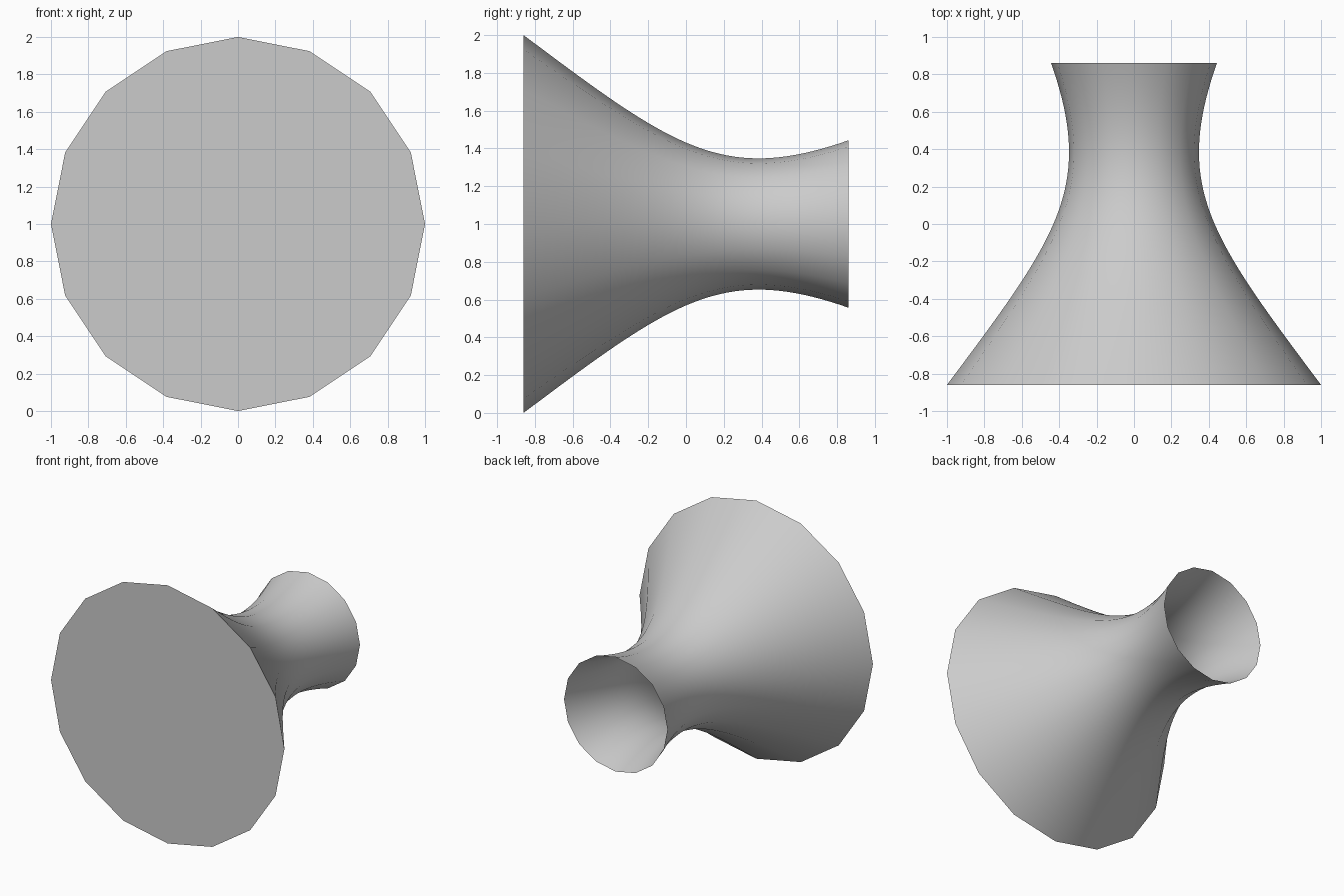
import bpy
import bmesh
import math
from mathutils import Vector
from mathutils.geometry import interpolate_bezier

SIDES = 16
RINGS = 40

cube = bpy.data.objects.get("Cube")
if cube:
    bpy.data.objects.remove(cube, do_unlink=True)

# Plain grey material
grey = bpy.data.materials.new("light_grey")
grey.use_nodes = True
colour = (0.6, 0.6, 0.6, 1.0)
grey.diffuse_color = colour
grey.node_tree.nodes["Principled BSDF"].inputs["Base Color"].default_value = colour

# Flared profile: x holds the depth along y, y holds the radius
profile = interpolate_bezier(
    Vector((-0.86, 1.0)), Vector((-0.06, 0.40)),
    Vector((0.20, 0.212)), Vector((0.86, 0.443)), RINGS)

# Sweep the profile round the y axis
bm = bmesh.new()
rings = []
for p in profile:
    depth, radius = p[0], p[1]
    ring = []
    for i in range(SIDES):
        a = math.tau * i / SIDES
        ring.append(bm.verts.new((radius * math.cos(a), depth, 1 + radius * math.sin(a))))
    rings.append(ring)

for near, far in zip(rings, rings[1:]):
    for i in range(SIDES):
        j = (i + 1) % SIDES
        bm.faces.new((near[i], near[j], far[j], far[i]))

# Flat closed front; the narrow back end stays open
bm.faces.new(rings[0])
bmesh.ops.recalc_face_normals(bm, faces=bm.faces)

mesh = bpy.data.meshes.new("flared_horn")
bm.to_mesh(mesh)
bm.free()
mesh.materials.append(grey)
horn = bpy.data.objects.new("flared_horn", mesh)
bpy.context.collection.objects.link(horn)

# Smooth wall, sharp front rim
bpy.ops.object.select_all(action='DESELECT')
horn.select_set(True)
bpy.context.view_layer.objects.active = horn
bpy.ops.object.shade_smooth_by_angle(angle=math.radians(30))
